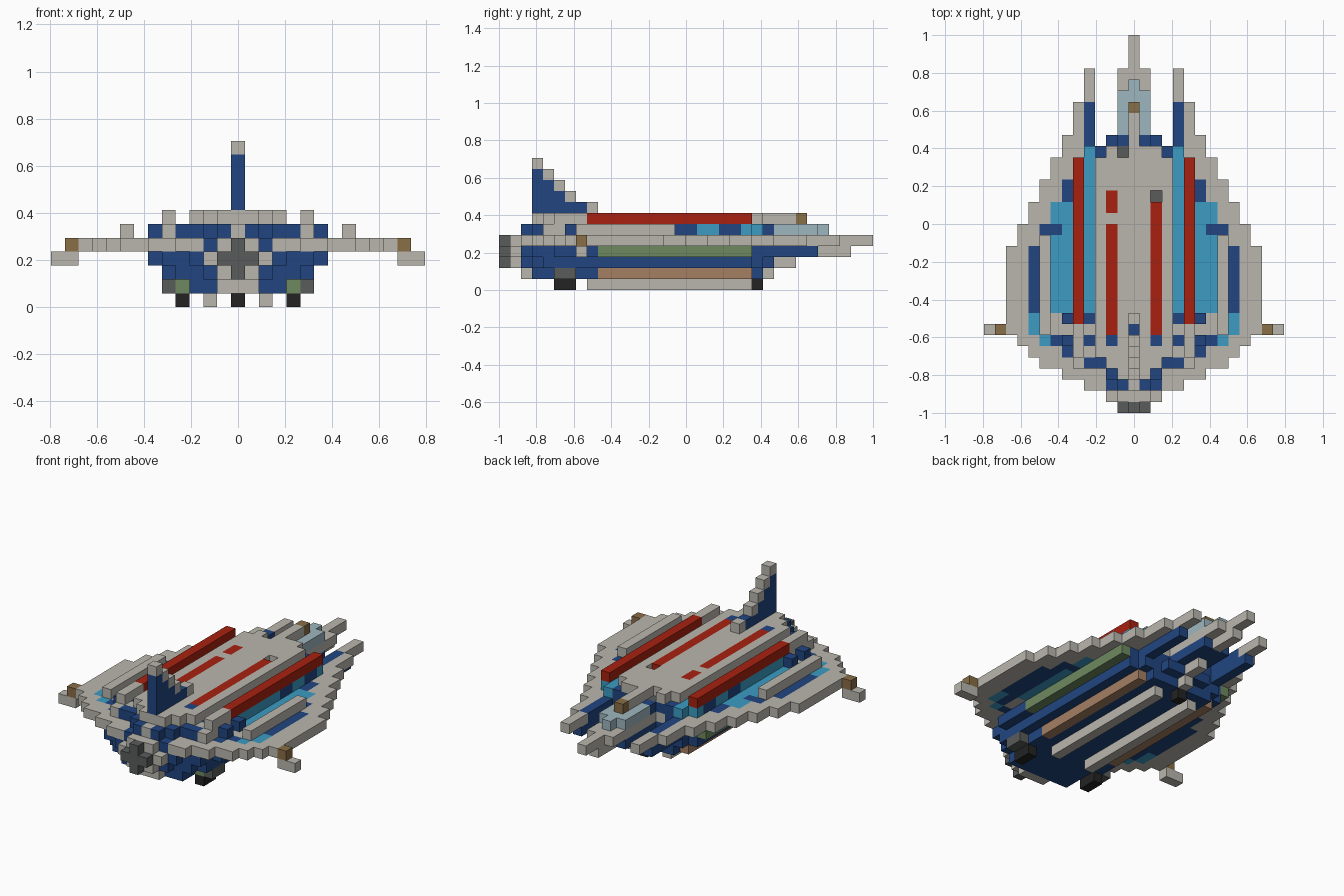
import bpy
import bmesh
from mathutils import Vector

cube = bpy.data.objects.get("Cube")
if cube:
    bpy.data.objects.remove(cube, do_unlink=True)

UNIT = 2 / 34
COLOURS = {
    "grey": (.49, .47, .42), "blue": (.015, .06, .22), "red": (.39, .015, .005),
    "cyan": (.045, .33, .55), "pale_blue": (.34, .47, .52), "brown": (.25, .156, .061),
    "green": (.156, .25, .114), "tan": (.376, .216, .127),
    "dark_grey": (.1, .107, .107), "black": (.017, .017, .017),
}
materials = {}
for name, rgb in COLOURS.items():
    mat = bpy.data.materials.new(name)
    mat.use_nodes = True
    mat.diffuse_color = (*rgb, 1)
    shader = next(n for n in mat.node_tree.nodes if n.type == "BSDF_PRINCIPLED")
    shader.inputs["Base Color"].default_value = (*rgb, 1)
    shader.inputs["Roughness"].default_value = .8
    materials[name] = mat
ORDER = list(COLOURS)
cells = {}


def span(value):
    """Inclusive range from one number or a (first, last) pair."""
    first, last = value if isinstance(value, tuple) else (value, value)
    return range(first, last + 1)


def fill(part, colour, across, along, layer, mirror=True):
    """Fill a block of unit cells; later blocks replace earlier ones."""
    for i in span(across):
        for j in span(along):
            for k in span(layer):
                cells[i, j, k] = (part, colour)
                if mirror:
                    cells[-i, j, k] = (part, colour)


def clear(i, j, k):
    cells.pop((i, j, k), None)


# Wing plate with stepped outline and coloured bands
wing_start = [1, 1, 2, 2, 2, 3, 3, 4, 4, 5, 6, 7]
wing_end = [33, 30, 23, 23, 30, 27, 24, 22, 20, 18, 16, 14]
for i, (first, last) in enumerate(zip(wing_start, wing_end)):
    fill("wing", "grey", i, (first, last), 4)
fill("wing", "blue", 2, 2, 4)
fill("wing", "blue", (0, 5), (5, 22), 4)
fill("wing", "blue", 3, 23, 4)
fill("wing", "blue", 4, (24, 27), 4)
fill("wing", "cyan", (6, 7), (9, 18), 4)
fill("wing", "grey", 7, (7, 8), 4)
fill("wing", "blue", 6, (19, 20), 4)
fill("wing", "blue", (7, 8), 16, 4)
fill("wing", "blue", 8, (7, 15), 4)
fill("wing", "blue", 9, (9, 14), 4)
fill("wing", "cyan", 9, (7, 8), 4)
fill("wing", "cyan", 8, 6, 4)
fill("wing", "blue", 7, 6, 4)
fill("wing", "blue", 6, (5, 6), 4)
fill("wing_ridge", "grey", 8, (7, 15), 5)
fill("wing_tip", "grey", (12, 13), 7, 3)
fill("wing_tip", "brown", 12, 7, 4)

# Lower hull, narrowing downwards
fill("hull", "blue", (0, 3), (2, 23), 3)
fill("hull", "blue", (4, 5), (3, 22), 3)
fill("hull", "blue", 6, (5, 8), 3)
fill("hull", "green", 6, (9, 22), 3)
fill("hull", "grey", (0, 2), 1, 3)
fill("hull", "blue", (0, 2), (2, 24), 2)
fill("hull", "blue", (3, 4), (3, 23), 2)
fill("hull", "blue", 5, (4, 22), 2)
fill("hull", "grey", (0, 1), 1, 2)
fill("hull", "grey", (0, 1), 2, 1)
fill("hull", "blue", (0, 3), (3, 23), 1)
fill("hull", "blue", 4, (7, 8), 1)
fill("hull", "tan", 4, (9, 22), 1)
fill("hull", "green", 4, (5, 6), 1)
fill("hull", "dark_grey", 5, (5, 6), 1)
fill("hull", "grey", 0, 24, 1)

# Tail boom and side prongs
fill("boom", "blue", (0, 1), (24, 28), 3)
fill("boom", "grey", 0, (29, 31), 3)
fill("boom", "grey", 0, (25, 26), 2)
fill("prong", "blue", 4, (23, 28), 3)

# Wheels and skids
fill("wheel", "black", 4, (5, 6), 0)
fill("wheel", "black", 0, 23, 0)
fill("skid", "grey", 2, (8, 22), 0)

# Cross-shaped nozzle
fill("nozzle", "dark_grey", (0, 1), 0, 3)
fill("nozzle", "dark_grey", 0, 0, (2, 4))

# Upper body
for i, first in enumerate([2, 2, 3, 4, 4]):
    fill("upper_body", "blue", i, (first, 22), 5)
fill("upper_body", "blue", (0, 2), 23, 5)
fill("upper_body", "blue", 3, 23, 5)
fill("upper_body", "grey", 0, 2, 5)
fill("upper_body", "grey", 4, (5, 7), 5)
fill("upper_body", "blue", 4, 6, 5)
fill("upper_body", "cyan", 4, (9, 23), 5)
fill("upper_body", "grey", 5, (4, 8), 5)
fill("upper_body", "cyan", 5, (9, 22), 5)
fill("upper_body", "blue", 5, (16, 17), 5)
fill("upper_body", "blue", 5, (20, 21), 5)
for j in (6, 8):
    fill("upper_body", "blue", 6, j, 5)

# Rails beside the deck
fill("rail", "grey", 5, (5, 7), 6)
fill("rail", "red", 5, (8, 22), 6)

# Deck with flush stripes and two small recesses
for i, first in enumerate([3, 3, 4, 5]):
    fill("deck", "grey", i, (first, 22), 6)
fill("deck", "grey", (0, 2), 23, 6)
fill("deck", "red", 2, (7, 18), 6)
fill("deck", "blue", 2, 6, 6)
fill("deck", "grey", -2, 17, 6, mirror=False)
fill("deck", "red", -2, (18, 19), 6, mirror=False)
for i, j in ((2, 19), (-1, 23)):
    clear(i, j, 6)
    fill("upper_body", "dark_grey", i, j, 5, mirror=False)

# Canopy
fill("canopy", "blue", (0, 1), 24, 5)
fill("canopy", "pale_blue", (0, 1), (25, 28), 5)
fill("canopy", "pale_blue", 0, 29, 5)
fill("canopy", "grey", 0, (24, 26), 6)
fill("canopy", "brown", 0, 27, 6)

# Stepped fin
for k, last in zip(span((7, 11)), (8, 6, 5, 4, 3)):
    fill("fin", "blue", 0, (3, last), k)
    fill("fin", "grey", 0, last, k)

# Build one mesh per part from the exposed cell faces
NORMALS = [Vector(n) for n in ((1, 0, 0), (0, 1, 0), (0, 0, 1))]
for part in sorted({p for p, c in cells.values()}):
    bm = bmesh.new()
    corners = {}

    def corner(p):
        key = tuple(round(2 * v) for v in p)
        if key not in corners:
            corners[key] = bm.verts.new((p.x * UNIT, (p.y - 16.5) * UNIT, (p.z + .5) * UNIT))
        return corners[key]

    for cell, (owner, colour) in cells.items():
        if owner != part:
            continue
        centre = Vector(cell)
        for axis in range(3):
            u, v = NORMALS[(axis + 1) % 3] / 2, NORMALS[(axis + 2) % 3] / 2
            for sign in (-1, 1):
                n = NORMALS[axis] * sign
                if tuple(int(a) for a in centre + n) in cells:
                    continue
                mid = centre + n / 2
                quad = [mid - u - v, mid + u - v, mid + u + v, mid - u + v]
                face = bm.faces.new([corner(p) for p in quad[::sign]])
                face.material_index = ORDER.index(colour)
    mesh = bpy.data.meshes.new(part)
    bm.to_mesh(mesh)
    bm.free()
    for name in ORDER:
        mesh.materials.append(materials[name])
    bpy.context.collection.objects.link(bpy.data.objects.new(part, mesh))
